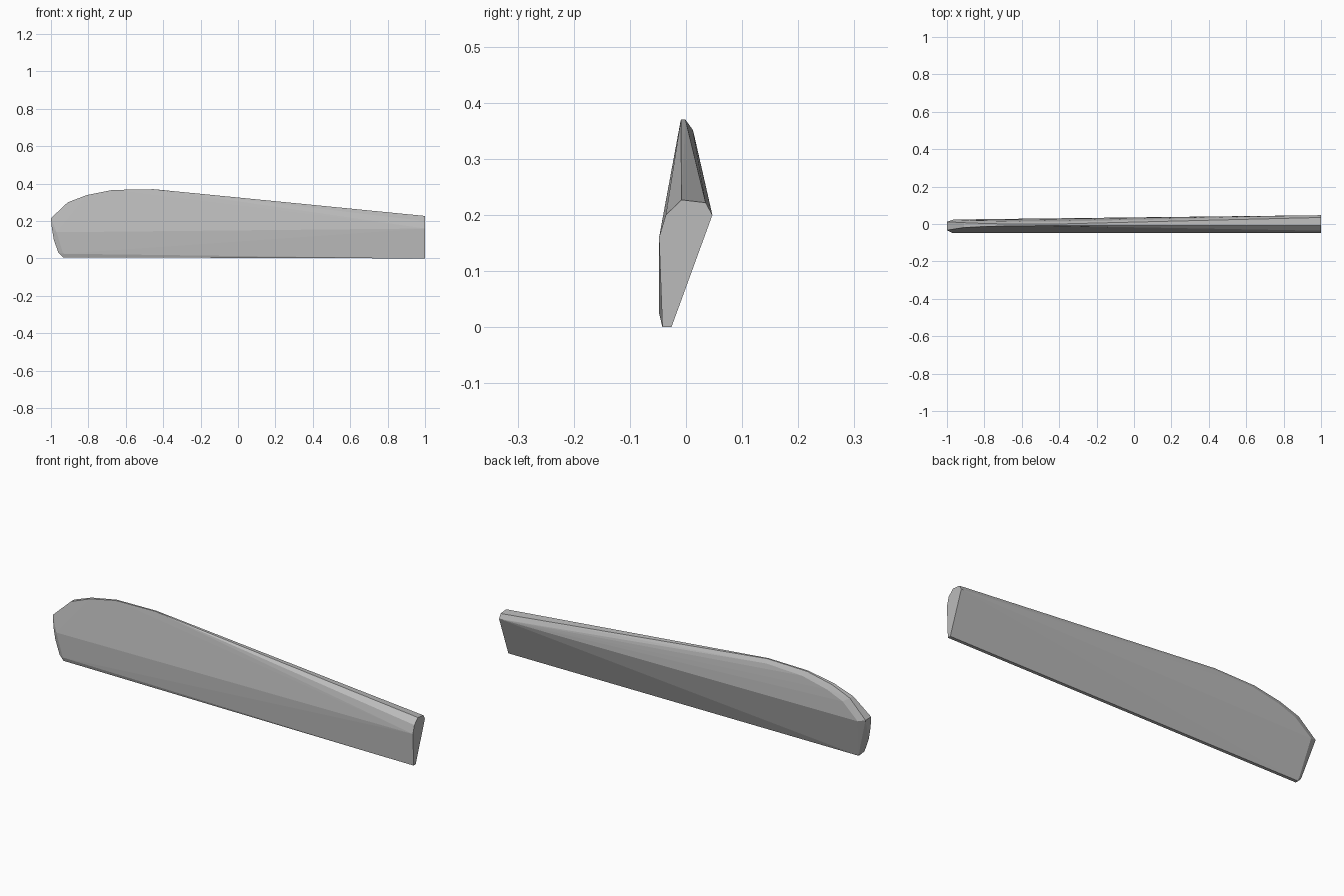
import bpy
import bmesh

cube = bpy.data.objects.get("Cube")
if cube:
    bpy.data.objects.remove(cube)


def flat_material(name, value):
    mat = bpy.data.materials.new(name)
    mat.use_nodes = True
    colour = (value, value, value, 1)
    mat.diffuse_color = colour
    mat.node_tree.nodes["Principled BSDF"].inputs["Base Color"].default_value = colour
    return mat


# Cut end: section as (y, z) at the flat right-hand face
cut_end = [(-.042, 0), (-.026, 0), (.047, .2), (.035, .222),
           (-.008, .227), (-.036, .2), (-.048, .16)]
points = [(1, y, z) for y, z in cut_end]

# Curved top edge: (x, z, front y, back y)
for x, z, front, back in [(-.45, .37, -.009, -.001), (-.67, .366, -.01, 0),
                          (-.81, .338, -.014, .003), (-.91, .3, -.019, .007),
                          (-1, .215, -.033, .012)]:
    points += [(x, front, z), (x, back, z)]

# Back shoulder just below the curved edge
points += [(-.45, .012, .352), (-.65, .014, .345), (-.79, .017, .315),
           (-.88, .02, .28), (-.965, .024, .205)]

# Rounded tip and bottom corner
points += [(-.97, -.048, .14), (-.935, -.048, .025), (-.995, -.036, .16),
           (-.985, -.036, .1), (-.96, -.038, .03),
           (-.935, -.042, .006), (-.935, -.026, .006)]

# Faceted solid wrapped around the outline points
bm = bmesh.new()
for p in points:
    bm.verts.new(p)
hull = bmesh.ops.convex_hull(bm, input=bm.verts)
loose = [v for v in bm.verts if not v.link_faces]
bmesh.ops.delete(bm, geom=loose, context='VERTS')
bmesh.ops.dissolve_limit(bm, angle_limit=.01, verts=bm.verts, edges=bm.edges)
bmesh.ops.recalc_face_normals(bm, faces=bm.faces)

mesh = bpy.data.meshes.new("tapered_blade")
bm.to_mesh(mesh)
bm.free()
mesh.materials.append(flat_material("plain grey", .5))
blade = bpy.data.objects.new("tapered_blade", mesh)
bpy.context.collection.objects.link(blade)
